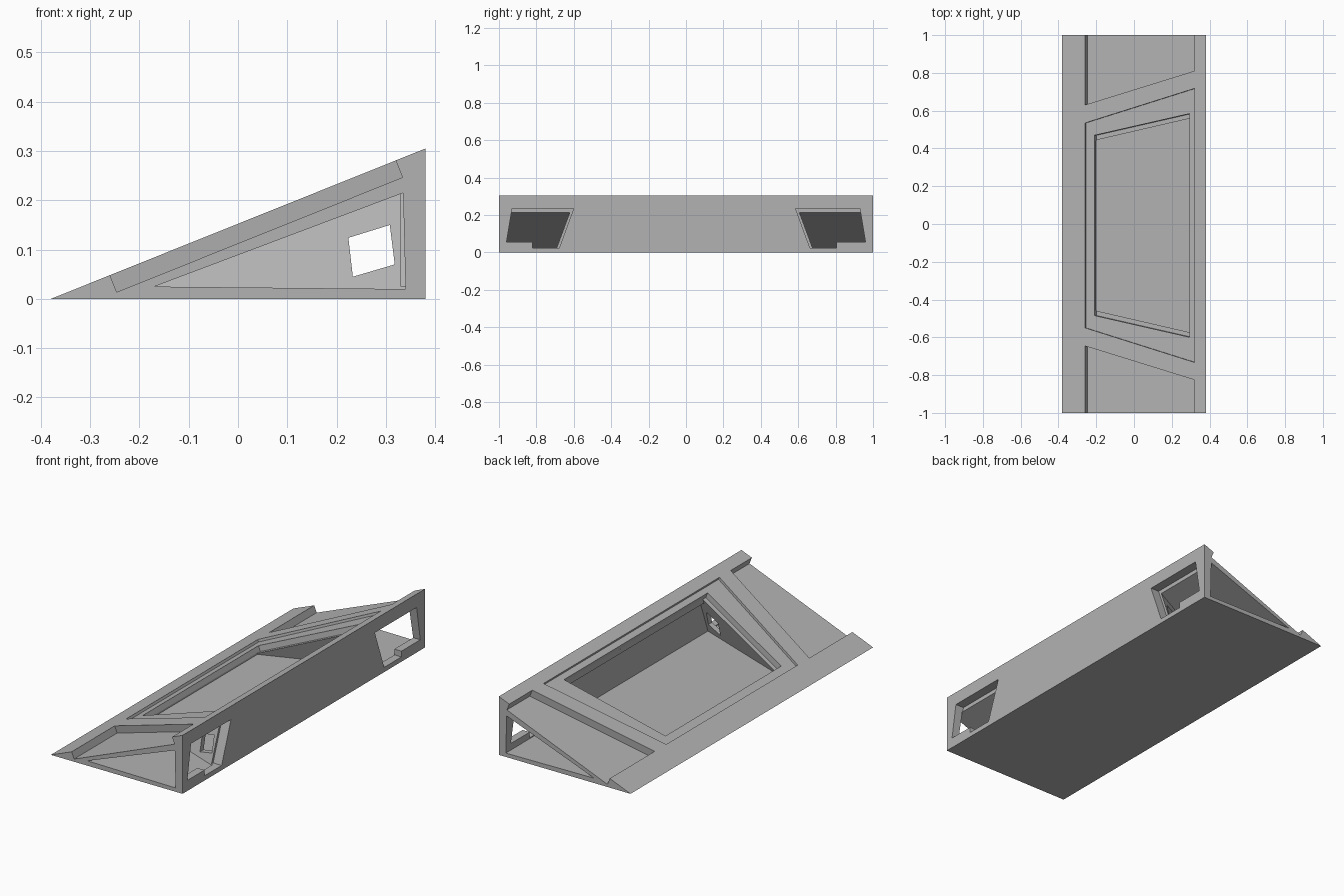
import bpy, bmesh
from mathutils import Vector

cube = bpy.data.objects.get("Cube")
if cube:
    bpy.data.objects.remove(cube, do_unlink=True)

HALF, RISE = 0.38, 0.305
SLOPE = RISE / (2 * HALF)
NORMAL = Vector((-SLOPE, 0, 1)).normalized()
MID = -0.0075  # the recesses sit slightly off centre

grey = bpy.data.materials.new("plain grey")
grey.use_nodes = True
grey.diffuse_color = (0.45, 0.45, 0.45, 1)
grey.node_tree.nodes["Principled BSDF"].inputs["Base Color"].default_value = grey.diffuse_color


def loft(name, ring_a, ring_b):
    """Closed solid between two matching outlines."""
    bm = bmesh.new()
    a = [bm.verts.new(p) for p in ring_a]
    b = [bm.verts.new(p) for p in ring_b]
    bm.faces.new(a)
    bm.faces.new(b)
    for i in range(len(a)):
        j = (i + 1) % len(a)
        bm.faces.new((a[i], a[j], b[j], b[i]))
    bmesh.ops.recalc_face_normals(bm, faces=bm.faces)
    mesh = bpy.data.meshes.new(name)
    bm.to_mesh(mesh)
    bm.free()
    mesh.materials.append(grey)
    obj = bpy.data.objects.new(name, mesh)
    bpy.context.scene.collection.objects.link(obj)
    return obj


def on_slope(outline, lift):
    return [Vector((x, y, (x + HALF) * SLOPE)) + NORMAL * lift for x, y in outline]


def slope_cutter(name, outline, depth):
    return loft(name, on_slope(outline, 0.03), on_slope(outline, -depth))


def trapezoid(x0, x1, y0, y1):
    return [(x0, MID - y0), (x1, MID - y1), (x1, MID + y1), (x0, MID + y0)]


def wall(x, z, side, offset=0.0):
    """Leaning partition plane between the middle tray and an end pocket."""
    y = 0.45 + 0.38 * (x + 0.2) - 0.37 * (z - 0.03) + offset
    return (x, MID + side * y, z)


def along_y(outline, y):
    return [(x, y, z) for x, z in outline]


# Wedge body
section = [(-HALF, 0), (HALF, 0), (HALF, RISE)]
body = loft("wedge_body", along_y(section, -1), along_y(section, 1))
cutters = []

# Shallow panel recess and the deeper opening inside it
cutters.append(slope_cutter("panel_recess", trapezoid(-0.26, 0.32, 0.542, 0.725), 0.013))
cutters.append(slope_cutter("tray_opening", trapezoid(-0.215, 0.29, 0.477, 0.592), 0.043))

# Middle tray, reaching under the rear rim
tray = [(-0.2, 0.02), (0.34, 0.02), (0.34, 0.219), (0.306, 0.206), (0.306, 0.235), (-0.2, 0.03)]
cutters.append(loft("middle_tray", [wall(x, z, -1) for x, z in tray],
                    [wall(x, z, 1) for x, z in tray]))

# Square windows through both partitions
window = [(0.224, 0.124), (0.308, 0.15), (0.318, 0.07), (0.233, 0.045)]
cutters.append(loft("partition_window", along_y(window, -0.78), along_y(window, 0.78)))

pocket = [(-0.17, 0.025), (0.335, 0.215), (0.34, 0.02)]
port = [(0.96, 0.055), (0.93, 0.235), (0.593, 0.235), (0.67, 0.025), (0.812, 0.025), (0.812, 0.055)]
for side in (-1, 1):
    # Stepped-down slope at each end
    notch = [(-0.26, MID + side * 0.638), (0.32, MID + side * 0.818),
             (0.32, side * 1.05), (-0.26, side * 1.05)]
    cutters.append(slope_cutter("end_notch", notch, 0.037))
    # Triangular pocket open at the end
    cutters.append(loft("end_pocket", along_y(pocket, side * 1.05),
                        [wall(x, z, side, 0.03) for x, z in pocket]))
    # Port through the tall wall into the pocket
    ring = [(side * y + (MID if y < 0.9 else 0), z) for y, z in port]
    cutters.append(loft("wall_port", [(0.331, y, z) for y, z in ring],
                        [(0.42, y, z) for y, z in ring]))

# Carve everything out of the body
for cutter in cutters:
    cutter.hide_render = True
    mod = body.modifiers.new(cutter.name, "BOOLEAN")
    mod.operation = "DIFFERENCE"
    mod.solver = "EXACT"
    mod.object = cutter
bpy.context.view_layer.update()
graph = bpy.context.evaluated_depsgraph_get()
carved = bpy.data.meshes.new_from_object(body.evaluated_get(graph))
body.modifiers.clear()
body.data = carved
for cutter in cutters:
    bpy.data.objects.remove(cutter, do_unlink=True)
